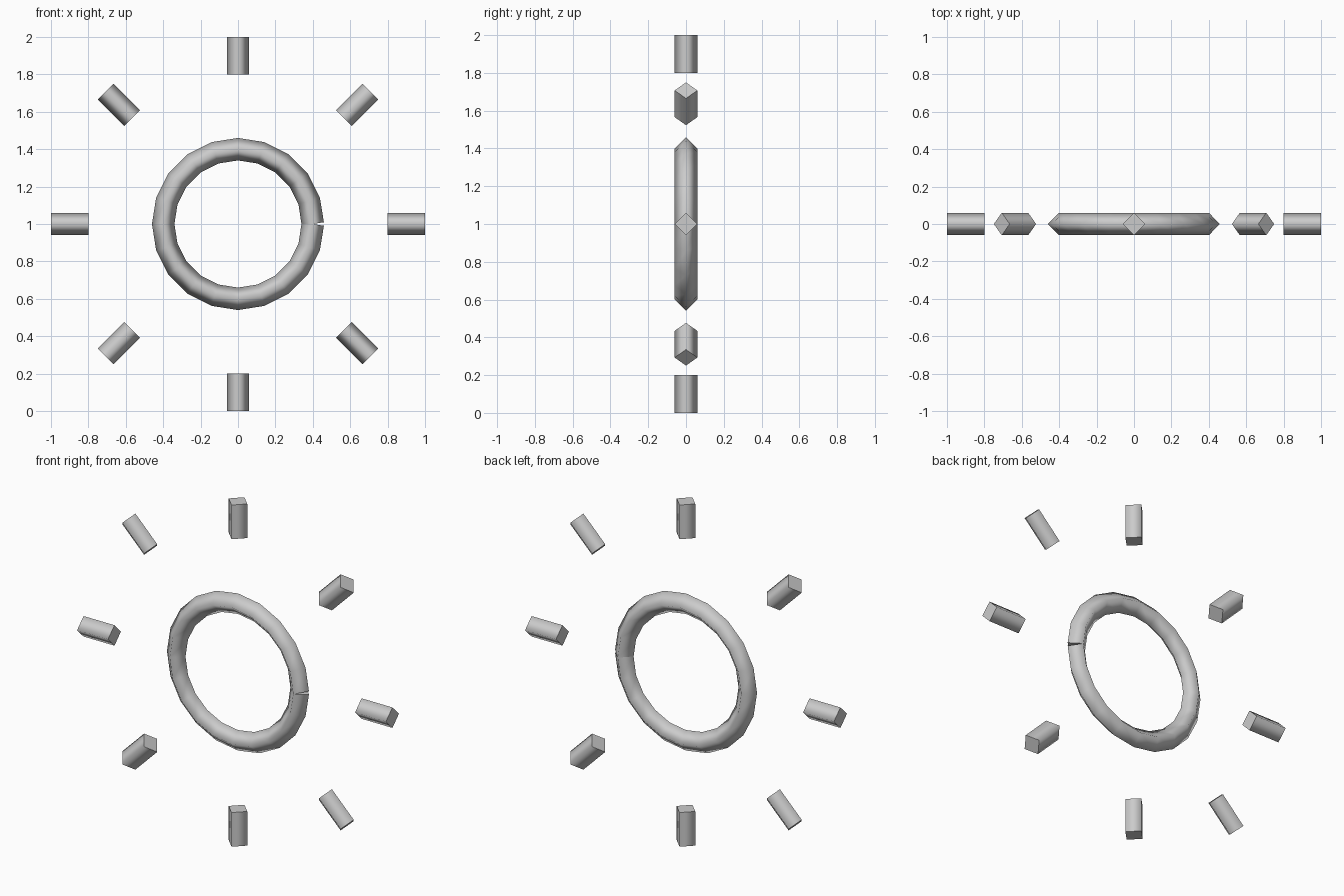
import bpy, bmesh, math
from mathutils import Vector

if "Cube" in bpy.data.objects:
    bpy.data.objects.remove(bpy.data.objects["Cube"])

CENTRE = Vector((0, 0, 1))
TUBE = 0.06      # half diagonal of the diamond section
RADIUS = 0.40    # ring centre line
SEGMENTS = 20

grey = bpy.data.materials.new("light_grey")
grey.diffuse_color = (0.6, 0.6, 0.6, 1)
grey.use_nodes = True
grey.node_tree.nodes["Principled BSDF"].inputs["Base Color"].default_value = grey.diffuse_color


def direction(angle):
    return Vector((math.cos(angle), 0, math.sin(angle)))


def diamond_tube(name, sections):
    """Sweep a diamond section along (point, in-plane axis) pairs; smooth sides, flat ends."""
    bm = bmesh.new()
    depth = Vector((0, TUBE, 0))
    loops = []
    for point, axis in sections:
        offsets = (axis * TUBE, depth, -axis * TUBE, -depth)
        loops.append([bm.verts.new(point + o) for o in offsets])
    for a, b in zip(loops, loops[1:]):
        for i in range(4):
            j = (i + 1) % 4
            bm.faces.new((a[i], a[j], b[j], b[i])).smooth = True
    bm.faces.new(loops[0])
    bm.faces.new(loops[-1])
    bmesh.ops.recalc_face_normals(bm, faces=bm.faces)
    mesh = bpy.data.meshes.new(name)
    bm.to_mesh(mesh)
    bm.free()
    mesh.materials.append(grey)
    obj = bpy.data.objects.new(name, mesh)
    bpy.context.collection.objects.link(obj)
    return obj


# Ring: its two ends are cut square to the end segments, leaving a small notch
step = math.tau / SEGMENTS
ring = []
for k in range(SEGMENTS + 1):
    tilt = step / 2 if k == 0 else -step / 2 if k == SEGMENTS else 0
    ring.append((CENTRE + direction(k * step) * RADIUS, direction(k * step + tilt)))
diamond_tube("sun_ring", ring)

# Eight rays around the ring
for k in range(8):
    angle = k * math.pi / 4
    out, side = direction(angle), direction(angle + math.pi / 2)
    diamond_tube(f"sun_ray_{k + 1}", [(CENTRE + out * r, side) for r in (0.8, 1.0)])
